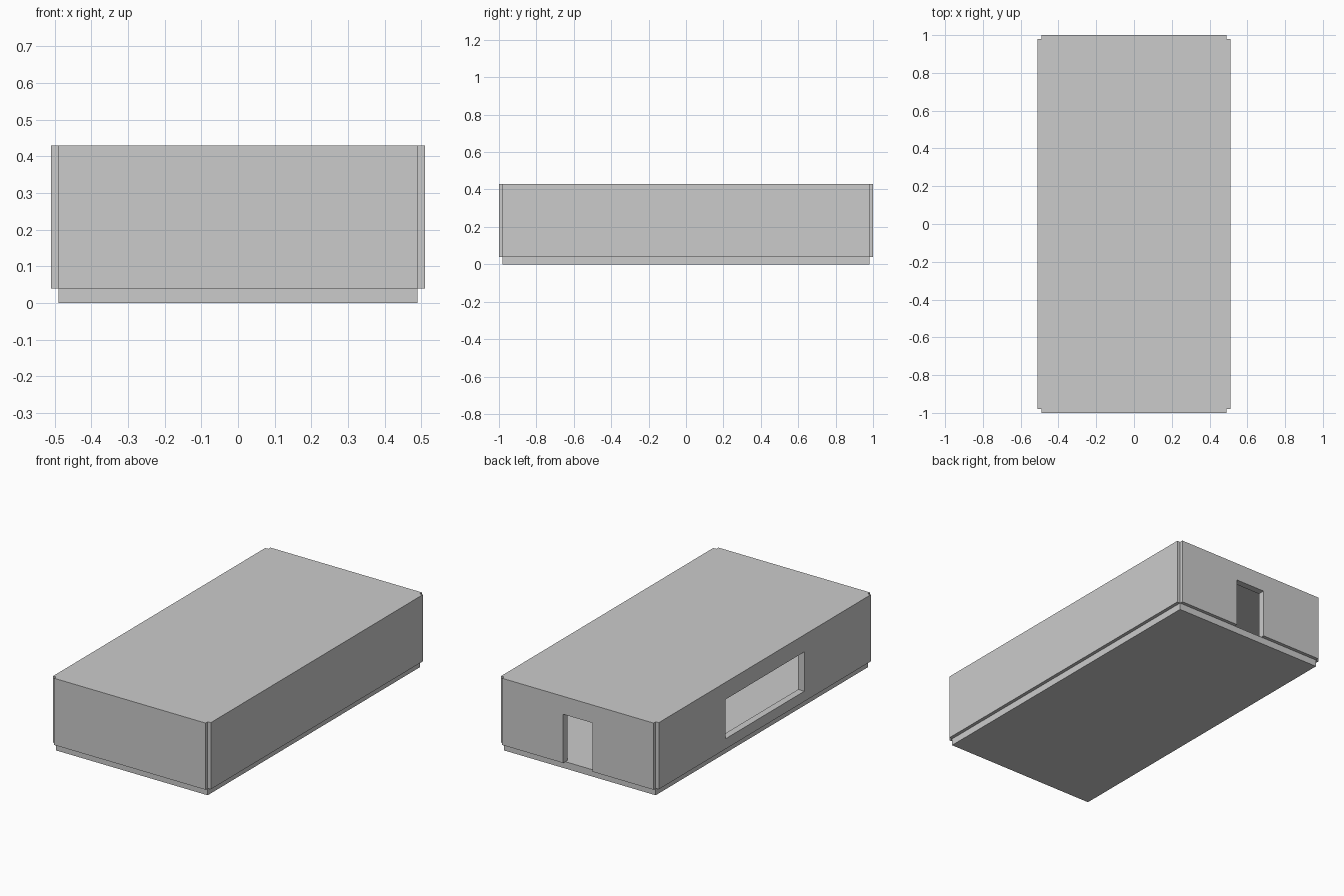
import bpy
import bmesh

if "Cube" in bpy.data.objects:
    bpy.data.objects.remove(bpy.data.objects["Cube"])

FLOOR, TOP, WALL = 0.04, 0.43, 0.04


def prism(name, outline, z0, z1):
    """Extrude a flat outline from z0 up to z1."""
    bm = bmesh.new()
    face = bm.faces.new([bm.verts.new((x, y, z0)) for x, y in outline])
    ext = bmesh.ops.extrude_face_region(bm, geom=[face])
    verts = [v for v in ext["geom"] if isinstance(v, bmesh.types.BMVert)]
    bmesh.ops.translate(bm, vec=(0, 0, z1 - z0), verts=verts)
    bmesh.ops.recalc_face_normals(bm, faces=bm.faces)
    mesh = bpy.data.meshes.new(name)
    bm.to_mesh(mesh)
    bm.free()
    obj = bpy.data.objects.new(name, mesh)
    bpy.context.collection.objects.link(obj)
    return obj


def box(name, x0, x1, y0, y1, z0, z1):
    return prism(name, [(x0, y0), (x1, y0), (x1, y1), (x0, y1)], z0, z1)


def cut(target, cutter):
    """Subtract the cutter, apply the result and discard the cutter."""
    cutter.hide_render = True
    mod = target.modifiers.new("cut", "BOOLEAN")
    mod.operation = "DIFFERENCE"
    mod.solver = "EXACT"
    mod.object = cutter
    bpy.context.view_layer.objects.active = target
    bpy.ops.object.modifier_apply(modifier=mod.name)
    bpy.data.objects.remove(cutter)


# Floor slab
box("floor_slab", -0.49, 0.49, -0.98, 0.98, 0, FLOOR)

# Walls and flat roof: one shell with a small square notch at each corner
outline = []
for sx, sy in ((1, 1), (-1, 1), (-1, -1), (1, -1)):
    corner = [(0.51 * sx, 0.98 * sy), (0.49 * sx, 0.98 * sy), (0.49 * sx, 1.0 * sy)]
    outline += corner if sx == sy else corner[::-1]
shell = prism("walls_and_roof", outline, FLOOR, TOP)

# Room inside, open to the floor slab
cut(shell, box("room_cutter", -0.47, 0.47, -0.96, 0.96, -0.1, TOP - WALL))

# Back doorway and left window
cut(shell, box("door_cutter", -0.095, 0.095, 0.9, 1.1, -0.1, 0.325))
cut(shell, box("window_cutter", -0.6, -0.4, -0.365, 0.365, 0.1, 0.33))
